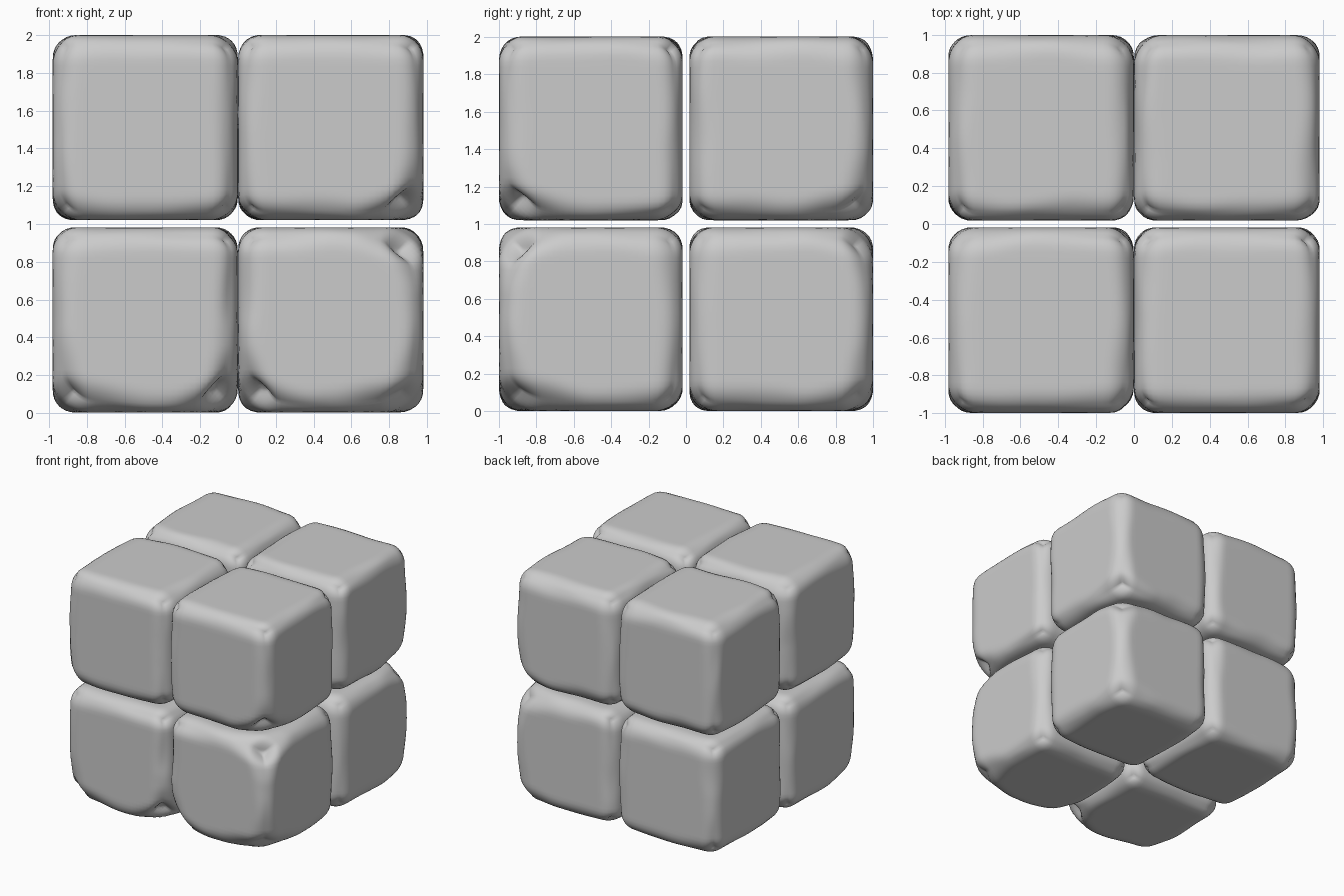
import bpy, bmesh
from mathutils import Vector, noise

if "Cube" in bpy.data.objects:
    bpy.data.objects.remove(bpy.data.objects["Cube"])

HALF = 0.49   # half size of one block
SEG = 30      # grid cells along each edge


def chip(p, centre, size, depth):
    # smooth local increase of the edge rounding
    d = (p - Vector(centre)).length / size
    return depth * max(0.0, 1 - d * d) ** 2


# worn spots in model space: centre, reach, extra rounding
CHIPS = [
    ((0.05, -1, 0), 0.38, 0.12), ((0.98, -1, 0), 0.5, 0.12),
    ((-0.9, -1, 0), 0.45, 0.10), ((-0.05, -1, 0), 0.35, 0.06),
    ((0.98, -1, 1.02), 0.4, 0.09), ((0.98, -1, 0.98), 0.35, 0.08),
    ((0.98, 1, 1.02), 0.4, 0.08), ((0.98, 1, 0), 0.4, 0.06),
    ((0.02, -1, 0.65), 0.25, 0.04),
]


def worn_block(name, centre):
    bm = bmesh.new()
    bmesh.ops.create_cube(bm, size=2 * HALF)
    bmesh.ops.subdivide_edges(bm, edges=bm.edges[:], cuts=SEG - 1, use_grid_fill=True)
    for v in bm.verts:
        p = v.co.copy()
        world = p + centre
        # rounding varies along edges and grows toward the corners
        corner = abs(p.x * p.y * p.z) / HALF ** 3
        r = 0.125 + 0.05 * corner ** 2 + 0.035 * noise.noise(world * 3.1 + centre * 5)
        r += sum(chip(world, *c) for c in CHIPS)
        r = min(max(r, 0.07), 0.32)
        k = HALF - r
        inner = Vector([max(-k, min(k, c)) for c in p])
        off = p - inner
        v.co = inner + off.normalized() * r
    bmesh.ops.recalc_face_normals(bm, faces=bm.faces[:])
    for f in bm.faces:
        f.smooth = True
    me = bpy.data.meshes.new(name)
    bm.to_mesh(me)
    bm.free()
    ob = bpy.data.objects.new(name, me)
    ob.location = centre
    bpy.context.collection.objects.link(ob)


# two by two by two stack of blocks
for zn, z in (("lower", 0.492), ("upper", 1.51)):
    for yn, y in (("front", -0.508), ("back", 0.508)):
        for xn, x in (("left", -0.491), ("right", 0.491)):
            worn_block(f"{zn}_{yn}_{xn}_block", Vector((x, y, z)))
